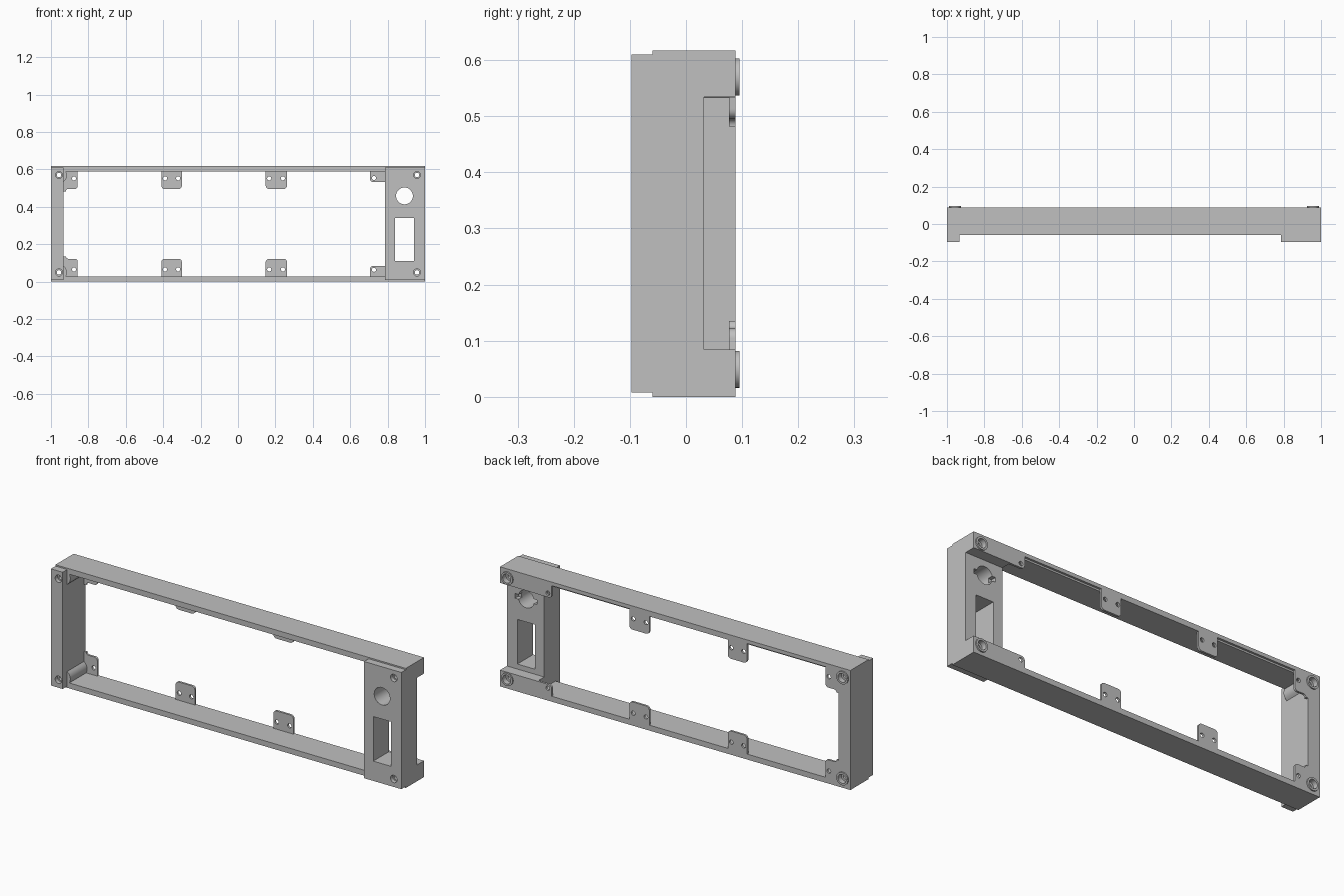
import bpy, bmesh, math
from mathutils import Vector

if "Cube" in bpy.data.objects:
    bpy.data.objects.remove(bpy.data.objects["Cube"])

H = 0.617                      # overall height
YF, YS, YB = -0.097, -0.06, 0.088   # front face, rail front, back face
WALL = 0.028

grey = bpy.data.materials.new("light_grey")
grey.diffuse_color = (0.53, 0.53, 0.53, 1)
grey.use_nodes = True
grey.node_tree.nodes["Principled BSDF"].inputs["Base Color"].default_value = grey.diffuse_color


def prism(name, pts, axis, a, b):
    """Extrude a 2D outline along x (outline y,z) or y (outline x,z)."""
    bm = bmesh.new()
    put = (lambda p, t: (t, p[0], p[1])) if axis == "x" else (lambda p, t: (p[0], t, p[1]))
    lo = [bm.verts.new(put(p, a)) for p in pts]
    hi = [bm.verts.new(put(p, b)) for p in pts]
    bm.faces.new(lo)
    bm.faces.new(hi)
    n = len(pts)
    for i in range(n):
        j = (i + 1) % n
        bm.faces.new((lo[i], lo[j], hi[j], hi[i]))
    bmesh.ops.recalc_face_normals(bm, faces=bm.faces)
    me = bpy.data.meshes.new(name)
    bm.to_mesh(me)
    bm.free()
    ob = bpy.data.objects.new(name, me)
    bpy.context.collection.objects.link(ob)
    me.materials.append(grey)
    return ob


def rect(u0, u1, v0, v1):
    return [(u0, v0), (u1, v0), (u1, v1), (u0, v1)]


def circle(cx, cz, r, n=32):
    return [(cx + r * math.cos(2 * math.pi * i / n), cz + r * math.sin(2 * math.pi * i / n))
            for i in range(n)]


def rounded(corners, steps=5):
    """Outline from (u, v, radius) with right-angle corners rounded."""
    out = []
    for i, (u, v, r) in enumerate(corners):
        p = Vector((u, v))
        if r == 0:
            out.append((u, v))
            continue
        d1 = (Vector(corners[i - 1][:2]) - p).normalized()
        d2 = (Vector(corners[(i + 1) % len(corners)][:2]) - p).normalized()
        c = p + r * (d1 + d2)
        for k in range(steps + 1):
            t = math.pi / 2 * k / steps
            out.append(tuple(c - r * (d2 * math.cos(t) + d1 * math.sin(t))))
    return out


def flip(pts, top):
    return [(u, H - v) for u, v in pts] if top else pts


def cut(ob, pts, a, b, axis="y"):
    tool = prism("cutter", pts, axis, a, b)
    tool.hide_render = True
    m = ob.modifiers.new("cut", "BOOLEAN")
    m.operation, m.solver, m.object = "DIFFERENCE", "EXACT", tool
    dg = bpy.context.evaluated_depsgraph_get()
    me = bpy.data.meshes.new_from_object(ob.evaluated_get(dg))
    ob.modifiers.clear()
    ob.data = me
    bpy.data.objects.remove(tool)


# End posts: side outlines with a stepped front; the right one is recessed at the back
front = [(YS, H), (YS, 0.61), (YF, 0.61), (YF, 0.008), (YS, 0.008), (YS, 0)]
left = prism("left_post", front + [(YB, 0), (YB, H)], "x", -1, -0.933)
right = prism("control_post", front + [(YB, 0), (YB, 0.084), (0.032, 0.084),
                                       (0.032, 0.534), (YB, 0.534), (YB, H)], "x", 0.787, 1)

# Screw holes, counterbored at the front and back
for ob, x in ((left, -0.957), (right, 0.957)):
    for z in (0.049, 0.57):
        cut(ob, circle(x, z, 0.012), -0.2, 0.2)
        cut(ob, circle(x, z, 0.019), -0.2, YF + 0.02)
        cut(ob, circle(x, z, 0.023), YB - 0.02, 0.2)

# Control openings: rectangular window, round hole with keyed notches behind
cut(right, rect(0.84, 0.94, 0.11, 0.34), -0.2, 0.2)
cut(right, circle(0.89, 0.458, 0.045), -0.2, 0.2)
cut(right, rect(0.827, 0.953, 0.446, 0.47), 0.005, 0.2)

# Long rails
bottom = prism("bottom_rail", rect(YS, YB, 0, WALL), "x", -0.933, 0.787)
top = prism("top_rail", rect(YS, YB, H - WALL, H), "x", -0.933, 0.787)
for x0, x1 in ((0.262, 0.705), (-0.857, -0.41)):
    cut(top, rect(x0, x1, 0.5, 0.598), YB - 0.011, 0.2)

parts = [left, right, bottom, top]
for t, label in ((False, "lower"), (True, "upper")):
    # Middle mounting tabs
    for x0, x1, holes in ((-0.41, -0.30, (-0.39, -0.32)), (0.148, 0.262, (0.167, 0.24))):
        tab = prism(label + "_middle_tab",
                    flip(rounded([(x0, WALL, 0), (x1, WALL, 0),
                                  (x1, 0.122, 0.018), (x0, 0.122, 0.018)]), t),
                    "y", YB - 0.011, YB)
        for hx in holes:
            cut(tab, flip(circle(hx, 0.065, 0.011, 20), t), 0, 0.2)
        parts.append(tab)
    # Left corner tab with a small fillet against the post
    tab = prism(label + "_left_tab",
                flip(rounded([(-0.933, WALL, 0), (-0.857, WALL, 0), (-0.857, 0.122, 0.016),
                              (-0.92, 0.122, 0.012), (-0.92, 0.135, 0), (-0.933, 0.135, 0)]), t),
                "y", YB - 0.011, YB)
    cut(tab, flip(circle(-0.877, 0.065, 0.011, 20), t), 0, 0.2)
    parts.append(tab)
    # Right corner tab
    tab = prism(label + "_right_tab",
                flip(rounded([(0.705, WALL, 0), (0.787, WALL, 0),
                              (0.787, 0.084, 0), (0.705, 0.084, 0.018)]), t),
                "y", YB - 0.011, YB)
    cut(tab, flip(circle(0.727, 0.063, 0.011, 20), t), 0, 0.2)
    parts.append(tab)
    # Screw boss bulging from the left post
    arc = [(-0.957 + 0.042 * math.cos(math.radians(a)), 0.049 + 0.042 * math.sin(math.radians(a)))
           for a in range(-30, 56, 10)]
    parts.append(prism(label + "_screw_boss",
                       flip([(-0.933, WALL)] + arc + [(-0.933, 0.084)], t),
                       "y", YS, YB - 0.011))
    # Round collars on the back
    for x in (-0.957, 0.957):
        z = 0.57 if t else 0.049
        ring = prism(label + "_back_collar", circle(x, z, 0.033), "y", YB, 0.095)
        cut(ring, circle(x, z, 0.023), 0, 0.2)
        parts.append(ring)

# Smooth the round walls, keep the edges sharp
bpy.ops.object.select_all(action="DESELECT")
for ob in parts:
    ob.select_set(True)
bpy.context.view_layer.objects.active = parts[0]
bpy.ops.object.shade_smooth_by_angle(angle=math.radians(30))
